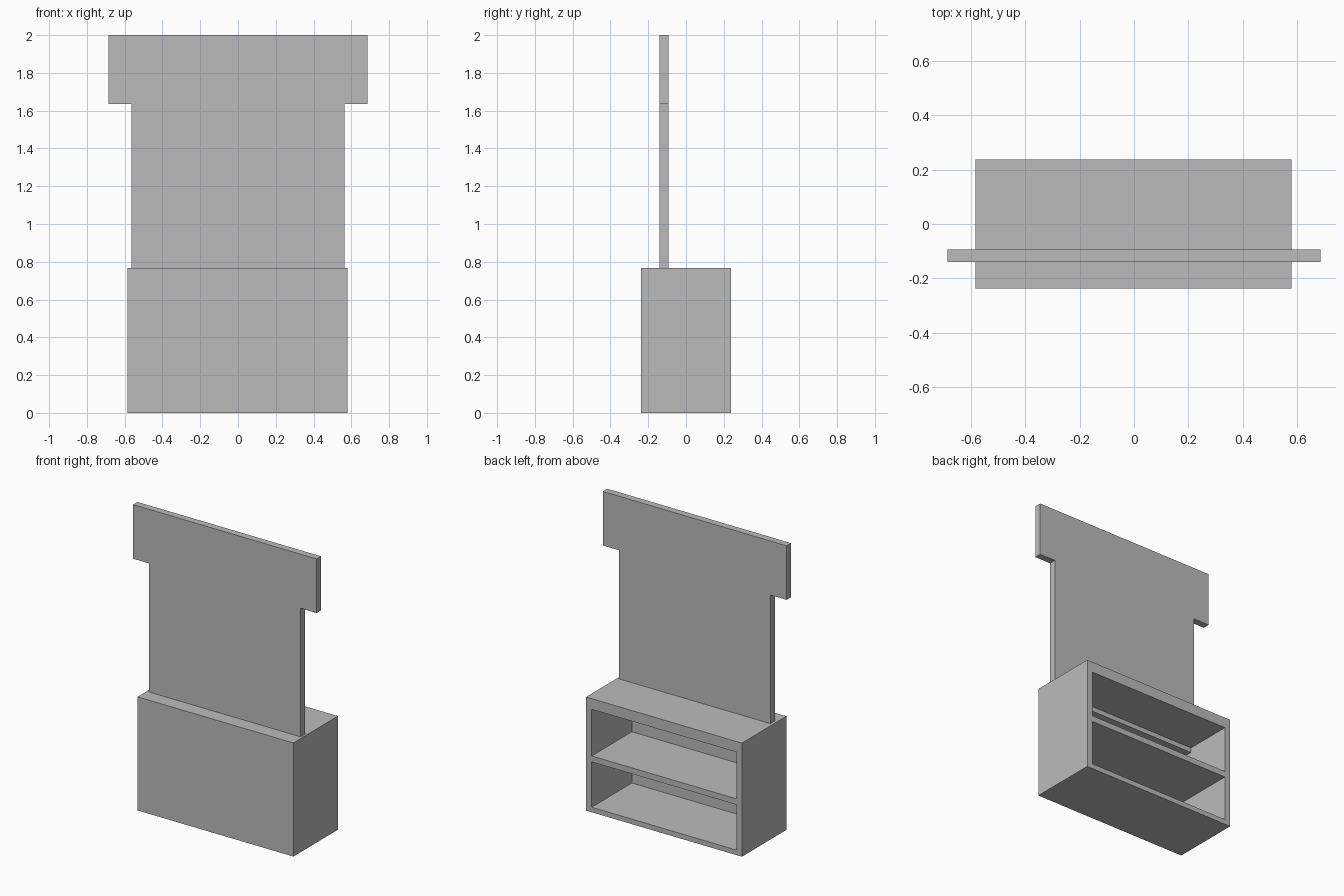
import bpy
import bmesh
from mathutils import Vector

if "Cube" in bpy.data.objects:
    bpy.data.objects.remove(bpy.data.objects["Cube"], do_unlink=True)

# Plain grey board
GREY = (0.5, 0.5, 0.5, 1.0)
grey = bpy.data.materials.new("grey_board")
grey.use_nodes = True
grey.diffuse_color = GREY
grey.node_tree.nodes["Principled BSDF"].inputs["Base Color"].default_value = GREY


def finish(name, bm):
    """Clean up a bmesh and turn it into a named object."""
    bmesh.ops.dissolve_limit(bm, angle_limit=0.01, verts=bm.verts, edges=bm.edges)
    bmesh.ops.recalc_face_normals(bm, faces=bm.faces)
    mesh = bpy.data.meshes.new(name)
    bm.to_mesh(mesh)
    bm.free()
    mesh.materials.append(grey)
    obj = bpy.data.objects.new(name, mesh)
    bpy.context.collection.objects.link(obj)
    return obj


def extruded_profile(points, y_front, y_back):
    """Extrude an x-z outline along y."""
    bm = bmesh.new()
    face = bm.faces.new([bm.verts.new((x, y_front, z)) for x, z in points])
    moved = bmesh.ops.extrude_face_region(bm, geom=[face])["geom"]
    verts = [v for v in moved if isinstance(v, bmesh.types.BMVert)]
    bmesh.ops.translate(bm, verts=verts, vec=(0, y_back - y_front, 0))
    bmesh.ops.recalc_face_normals(bm, faces=bm.faces)
    return bm


# Counter: a box with two shelf bays open at the back
CENTRE, HALF_W, HEIGHT, HALF_D = -0.002, 0.582, 0.767, 0.2375
SIDE, WALL = 0.042, 0.047
BAYS = [(0.034, 0.34), (0.38, 0.695)]
left, right = CENTRE - HALF_W, CENTRE + HALF_W
bm = extruded_profile([(left, 0), (right, 0), (right, HEIGHT), (left, HEIGHT)],
                      -HALF_D, HALF_D)


def slice_box(point, normal):
    bmesh.ops.bisect_plane(bm, geom=bm.verts[:] + bm.edges[:] + bm.faces[:],
                           plane_co=point, plane_no=normal)


for x in (left + SIDE, right - SIDE):
    slice_box((x, 0, 0), (1, 0, 0))
for bay in BAYS:
    for z in bay:
        slice_box((0, 0, z), (0, 0, 1))

# Push the bay faces in towards the front wall
for low, high in BAYS:
    middle = Vector((CENTRE, HALF_D, (low + high) / 2))
    face = min(bm.faces, key=lambda f: (f.calc_center_median() - middle).length)
    moved = bmesh.ops.extrude_discrete_faces(bm, faces=[face])["faces"][0]
    bmesh.ops.translate(bm, verts=moved.verts, vec=(0, WALL - 2 * HALF_D, 0))
finish("counter", bm)

# Sign panel: T-shaped board whose foot passes through the counter top
FOOT, SHOULDER, TOP = 0.663, 1.635, 2.0
STEM, WING = 0.565, 0.686
half = [(STEM, FOOT), (STEM, SHOULDER), (WING, SHOULDER), (WING, TOP)]
outline = half + [(-x, z) for x, z in reversed(half)]
finish("sign_panel", extruded_profile(outline, -0.14, -0.093))
